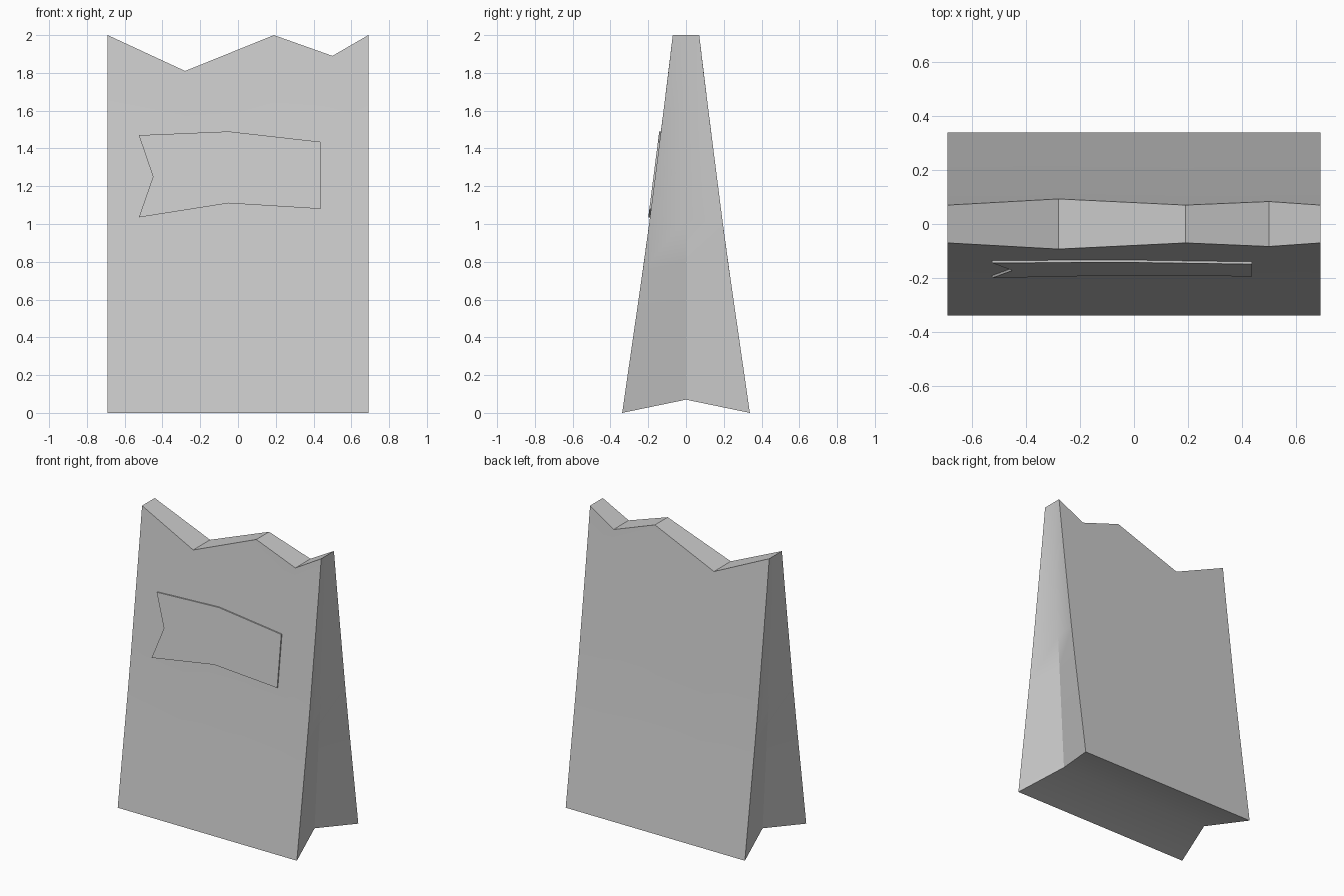
import bpy, bmesh

if "Cube" in bpy.data.objects:
    bpy.data.objects.remove(bpy.data.objects["Cube"])

TOP = [(-0.69, 2.0), (-0.28, 1.81), (0.19, 2.0), (0.5, 1.89), (0.69, 2.0)]
PROFILE = [(0.0, 0.338), (0.9, 0.208), (1.7, 0.106), (2.0, 0.07)]
ROWS = 8


def half_depth(z):
    """Half thickness of the bag at height z."""
    for (z0, y0), (z1, y1) in zip(PROFILE, PROFILE[1:]):
        if z <= z1:
            return y0 + (y1 - y0) * (z - z0) / (z1 - z0)
    return PROFILE[-1][1]


def finish(name, bm, angle=0.5):
    bmesh.ops.recalc_face_normals(bm, faces=bm.faces[:])
    mesh = bpy.data.meshes.new(name)
    bm.to_mesh(mesh)
    bm.free()
    obj = bpy.data.objects.new(name, mesh)
    bpy.context.collection.objects.link(obj)
    bpy.context.view_layer.objects.active = obj
    obj.select_set(True)
    bpy.ops.object.shade_smooth_by_angle(angle=angle)
    obj.select_set(False)
    return obj


# Paper bag: stacked rings of front panel, right fold, back panel, left fold
bm = bmesh.new()
rings = []
for r in range(ROWS + 1):
    t = r / ROWS
    panel = [(x, t * top) for x, top in TOP]
    fold_x, fold_z = 0.69 - 0.1 * (1 - t), 0.07 + 1.93 * t
    pts = [(x, -half_depth(z), z) for x, z in panel]
    pts.append((fold_x, 0, fold_z))
    pts += [(x, half_depth(z), z) for x, z in reversed(panel)]
    pts.append((-fold_x, 0, fold_z))
    rings.append([bm.verts.new(p) for p in pts])
n = len(rings[0])
for a, b in zip(rings, rings[1:]):
    for i in range(n):
        j = (i + 1) % n
        bm.faces.new((a[i], a[j], b[j], b[i]))

# Tented base, folded along the middle
low = rings[0]
bm.faces.new(low[0:6] + [low[11]])
bm.faces.new(low[5:12])

# Zigzag top strip
up = rings[-1]
bm.faces.new((up[0], up[1], up[9], up[10], up[11]))
bm.faces.new((up[1], up[2], up[8], up[9]))
bm.faces.new((up[2], up[3], up[7], up[8]))
bm.faces.new((up[3], up[4], up[5], up[6], up[7]))
finish("paper_bag", bm)

# Banner label with a swallowtail left end: columns of (x, top, middle, bottom)
COLUMNS = [((-0.525, 1.47), (-0.45, 1.25), (-0.525, 1.035)),
           ((-0.05, 1.49), (-0.05, 1.30), (-0.05, 1.11)),
           ((0.437, 1.435), (0.437, 1.26), (0.437, 1.08))]
bm = bmesh.new()
grid = [[bm.verts.new((x, -half_depth(z) - 0.009, z)) for x, z in col] for col in COLUMNS]
faces = [bm.faces.new((grid[c][r], grid[c][r + 1], grid[c + 1][r + 1], grid[c + 1][r]))
         for c in range(2) for r in range(2)]
ext = bmesh.ops.extrude_face_region(bm, geom=faces, use_keep_orig=True)
for v in ext["geom"]:
    if isinstance(v, bmesh.types.BMVert):
        v.co.y += 0.02
finish("banner_label", bm)
